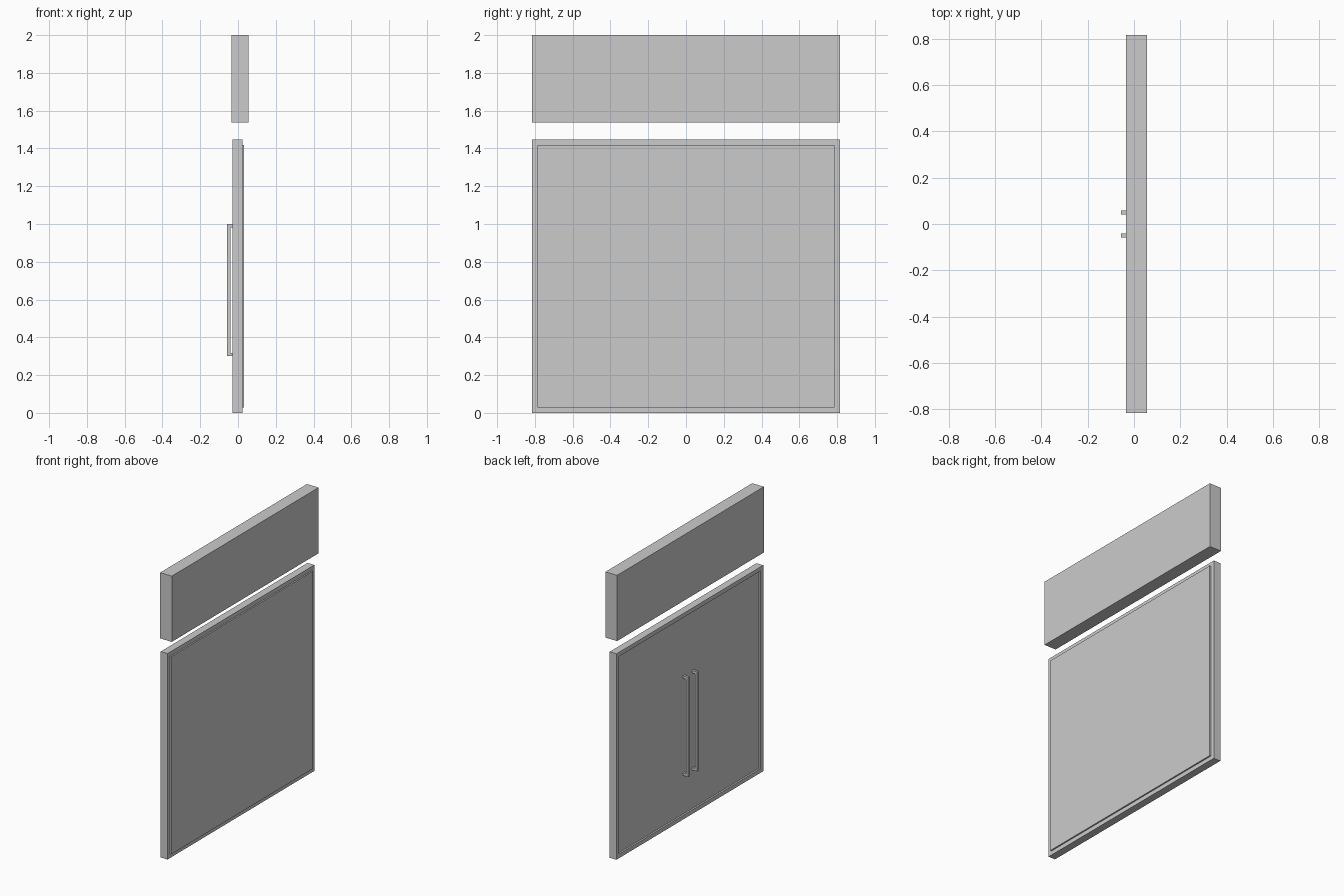
import bpy, bmesh

if "Cube" in bpy.data.objects:
    bpy.data.objects.remove(bpy.data.objects["Cube"])

def box(name, lo, hi):
    bm = bmesh.new()
    bmesh.ops.create_cube(bm, size=1)
    for v in bm.verts:
        v.co = [(a + b) / 2 + c * (b - a) for a, b, c in zip(lo, hi, v.co)]
    return finish(name, bm)

def finish(name, bm):
    bmesh.ops.recalc_face_normals(bm, faces=bm.faces)
    me = bpy.data.meshes.new(name)
    bm.to_mesh(me)
    bm.free()
    ob = bpy.data.objects.new(name, me)
    bpy.context.collection.objects.link(ob)
    return ob

def extrude_x(bm, x0, x1):
    for f in bm.faces:
        f.normal_update()
    ret = bmesh.ops.extrude_face_region(bm, geom=bm.faces[:])
    for v in ret["geom"]:
        if isinstance(v, bmesh.types.BMVert):
            v.co.x += x1 - x0

W, H, B = 0.815, 1.447, 0.029   # door half width, height, border width

# Upper header board
box("header_board", (-0.035, -W, 1.538), (0.056, W, 2.0))

# Door frame: one closed rectangular ring
bm = bmesh.new()
x0, x1 = -0.03, 0.023
outer = [(-W, 0), (W, 0), (W, H), (-W, H)]
inner = [(-W + B, B), (W - B, B), (W - B, H - B), (-W + B, H - B)]
o = [bm.verts.new((x0, y, z)) for y, z in outer]
i = [bm.verts.new((x0, y, z)) for y, z in inner]
for k in range(4):
    n = (k + 1) % 4
    bm.faces.new((o[k], o[n], i[n], i[k]))
extrude_x(bm, x0, x1)
finish("door_frame", bm)

# Door panel: recessed on the handle side, proud on the other
box("door_panel", (-0.018, -W + B, B), (0.033, W - B, H - B))

# Pair of pull handles, each a C-shaped profile swept across its width
profile = [(-0.018, 0.3), (-0.057, 0.3), (-0.057, 1.0), (-0.018, 1.0),
           (-0.018, 0.982), (-0.04, 0.982), (-0.04, 0.318), (-0.018, 0.318)]
for side, name in ((1, "left_handle"), (-1, "right_handle")):
    bm = bmesh.new()
    face = bm.faces.new([bm.verts.new((x, side * 0.05 - 0.009, z)) for x, z in profile])
    ret = bmesh.ops.extrude_face_region(bm, geom=[face])
    for v in ret["geom"]:
        if isinstance(v, bmesh.types.BMVert):
            v.co.y += 0.018
    finish(name, bm)
